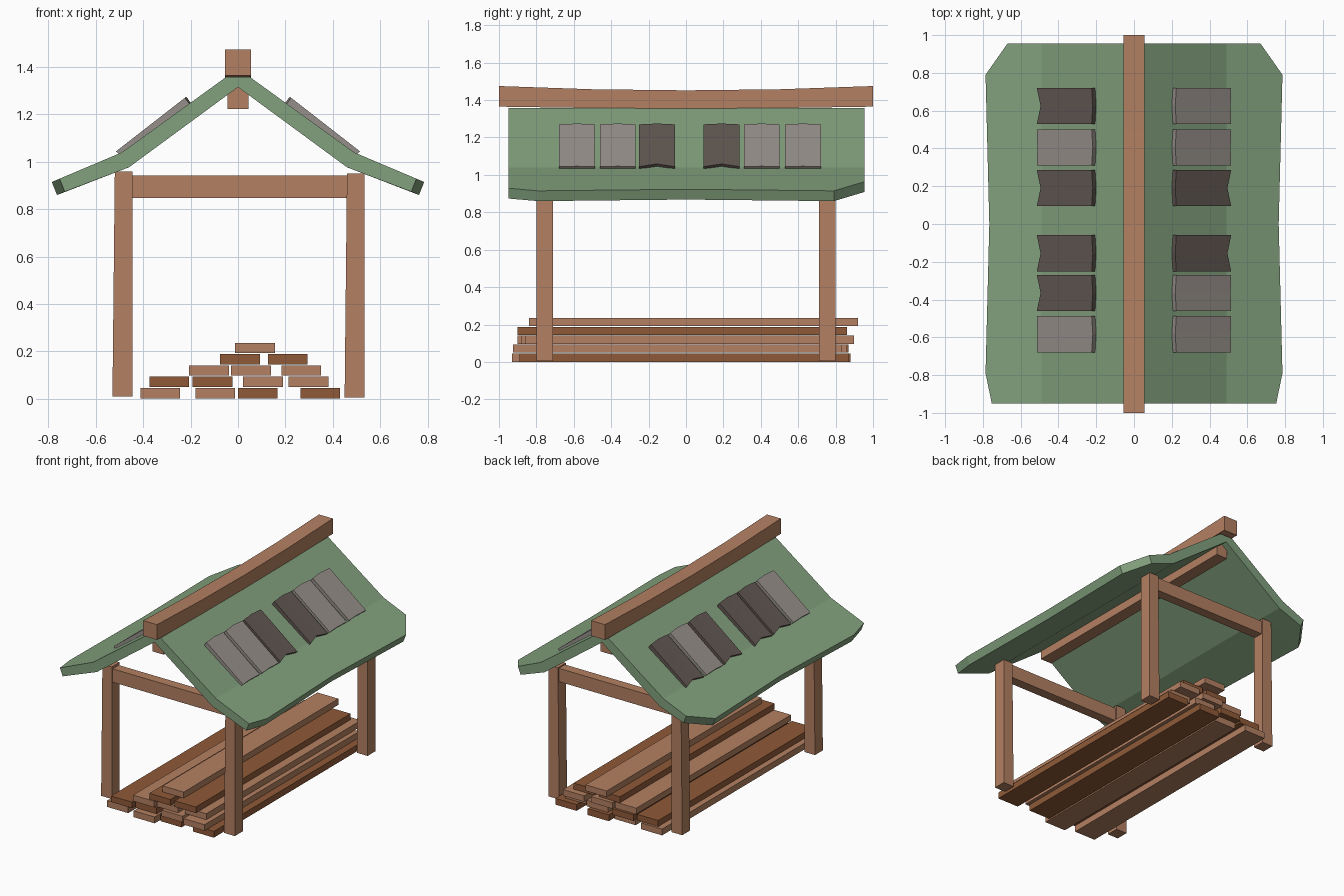
import bpy, math

if "Cube" in bpy.data.objects:
    bpy.data.objects.remove(bpy.data.objects["Cube"])


def material(name, col):
    m = bpy.data.materials.new(name)
    m.diffuse_color = (*col, 1)
    m.use_nodes = True
    m.node_tree.nodes["Principled BSDF"].inputs["Base Color"].default_value = m.diffuse_color
    return m


WOOD = material("light wood", (0.456, 0.216, 0.122))
DARK_WOOD = material("dark wood", (0.275, 0.102, 0.040))
GREEN = material("green roof", (0.223, 0.352, 0.205))
STONE = material("light grey tile", (0.305, 0.275, 0.254))
DARK_STONE = material("dark grey tile", (0.120, 0.095, 0.084))


def loft(name, sections, mat):
    """Join equal-length rings of points into one closed flat-faced solid."""
    n, k = len(sections[0]), len(sections)
    verts = [p for s in sections for p in s]
    faces = [tuple(range(n)), tuple(range((k - 1) * n, k * n))]
    for j in range(k - 1):
        for i in range(n):
            a, b = j * n + i, j * n + (i + 1) % n
            faces.append((a, b, b + n, a + n))
    me = bpy.data.meshes.new(name)
    me.from_pydata(verts, [], faces)
    me.materials.append(mat)
    ob = bpy.data.objects.new(name, me)
    bpy.context.collection.objects.link(ob)
    # consistent outward normals
    import bmesh
    bm = bmesh.new()
    bm.from_mesh(me)
    bmesh.ops.recalc_face_normals(bm, faces=bm.faces)
    bm.to_mesh(me)
    bm.free()
    return ob


def rect_y(x0, x1, y, z0, z1):
    return [(x0, y, z0), (x1, y, z0), (x1, y, z1), (x0, y, z1)]


def rect_z(x0, x1, y0, y1, z):
    return [(x0, y0, z), (x1, y0, z), (x1, y1, z), (x0, y1, z)]


def box(name, x0, x1, y0, y1, z0, z1, mat):
    return loft(name, [rect_y(x0, x1, y0, z0, z1), rect_y(x0, x1, y1, z0, z1)], mat)


# posts and cross beams, one frame at each end
for label, y in (("front", -0.755), ("back", 0.755)):
    a, b = y - 0.045, y + 0.045
    loft(label + "_left_post", [rect_z(-0.53, -0.445, a, b, 0.01),
                                rect_z(-0.52, -0.445, a, b, 0.96)], WOOD)
    loft(label + "_right_post", [rect_z(0.45, 0.535, a, b, 0.005),
                                 rect_z(0.46, 0.535, a, b, 0.95)], WOOD)
    box(label + "_cross_beam", -0.46, 0.47, y - 0.035, y + 0.035, 0.847, 0.943, WOOD)

# sagging ridge beam and the inner ridge beam
loft("ridge_beam", [rect_y(-0.055, 0.055, y, 1.355 + 0.01 * y * y, 1.452 + 0.023 * y * y)
                    for y in (-1, -0.5, 0, 0.5, 1)], WOOD)
box("inner_ridge_beam", -0.045, 0.045, -0.91, 0.91, 1.222, 1.325, WOOD)


# roof: bent slab whose eave line varies along the length
def roof_section(y, e):
    z = 1.04 - (e - 0.49) * 0.423
    half = [(0.05, 1.358), (0.49, 1.04), (e, z), (e - 0.022, z - 0.055), (0.46, 0.977)]
    ring = half + [(0, 1.315)] + [(-x, z) for x, z in reversed(half)]
    return [(x, y, z) for x, z in ring]


loft("roof", [roof_section(*s) for s in
              ((-0.95, 0.753), (-0.79, 0.786), (0, 0.766), (0.79, 0.786), (0.955, 0.67))], GREEN)

# tiles lying on the roof: ends bow in at the middle, more so on dark ones
NX, NZ = 0.586, 0.81


def tile(name, side, y, dark):
    def surf(x, h):
        return x + NX * h, 1.394 - 0.7227 * x + NZ * h
    rings = []
    for dy, mid in ((-0.096, 0), (0, 1), (0.096, 0)):
        lo = 0.502 - (0.02 if dark else 0.003) * mid
        up = 0.206 - 0.006 * mid
        ring = [surf(up, -0.008), surf(lo, -0.002), surf(lo + 0.002, 0.018), surf(up, 0.031)]
        rings.append([(side * x, y + dy, z) for x, z in ring])
    loft(name, rings, DARK_STONE if dark else STONE)


TILE_Y = (-0.583, -0.365, -0.155, 0.19, 0.405, 0.625)
for label, side, darks in (("right", 1, (0, 0, 1, 1, 0, 0)), ("left", -1, (0, 1, 1, 1, 0, 1))):
    for i, (y, d) in enumerate(zip(TILE_Y, darks)):
        tile(f"{label}_roof_tile_{i}", side, y, d)

# stacked planks: (centre x, centre y, dark) per layer
LAYERS = [
    [(-0.328, -0.02, 0), (-0.096, -0.05, 0), (0.083, 0.0, 1), (0.347, -0.01, 1)],
    [(-0.29, -0.03, 1), (-0.108, -0.01, 1), (0.105, -0.02, 0), (0.297, -0.045, 0)],
    [(-0.122, -0.02, 0), (0.055, 0.0, 0), (0.267, 0.018, 0)],
    [(0.008, -0.02, 1), (0.21, -0.02, 1)],
    [(0.072, 0.04, 0)],
]
for k, layer in enumerate(LAYERS):
    for i, (x, y, d) in enumerate(layer):
        z = 0.002 + 0.0475 * k
        box(f"plank_{k}_{i}", x - 0.084, x + 0.084, y - 0.88, y + 0.88,
            z if k else 0, z + 0.0435, DARK_WOOD if d else WOOD)
